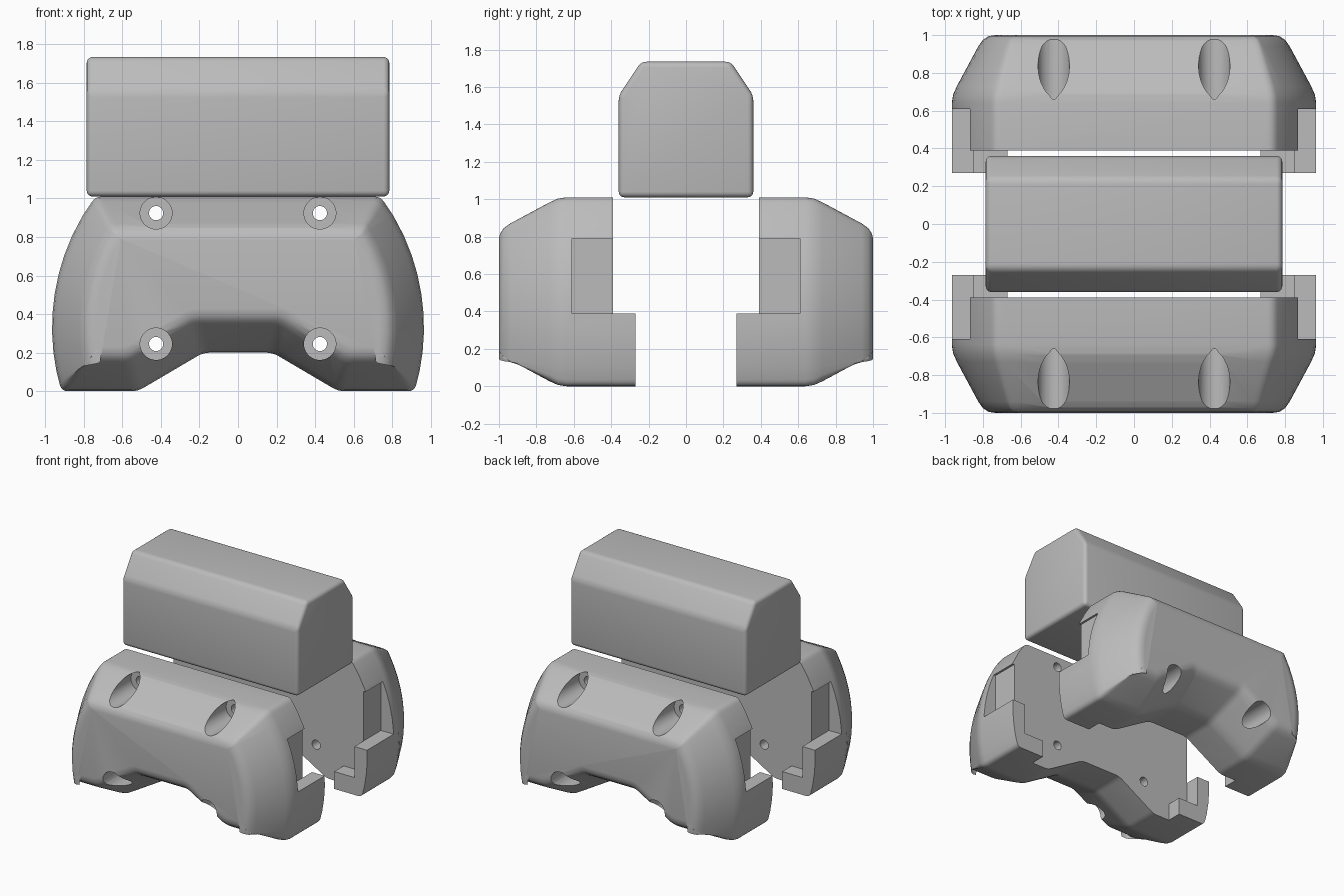
import bpy, bmesh, math
from mathutils import Vector

if "Cube" in bpy.data.objects:
    bpy.data.objects.remove(bpy.data.objects["Cube"], do_unlink=True)

grey = bpy.data.materials.new("plain_grey")
grey.use_nodes = True
COLOUR = (0.5, 0.5, 0.5, 1)
grey.diffuse_color = COLOUR
grey.node_tree.nodes["Principled BSDF"].inputs["Base Color"].default_value = COLOUR


def add_object(name, bm):
    bmesh.ops.recalc_face_normals(bm, faces=bm.faces)
    mesh = bpy.data.meshes.new(name)
    bm.to_mesh(mesh)
    bm.free()
    mesh.materials.append(grey)
    obj = bpy.data.objects.new(name, mesh)
    bpy.context.collection.objects.link(obj)
    return obj


def loft(name, rings):
    """Skin rings of equal point count and cap both ends."""
    bm = bmesh.new()
    loops = [[bm.verts.new(p) for p in ring] for ring in rings]
    for a, b in zip(loops, loops[1:]):
        for i in range(len(a)):
            j = (i + 1) % len(a)
            bm.faces.new((a[i], a[j], b[j], b[i]))
    bm.faces.new(loops[0])
    bm.faces.new(loops[-1])
    return add_object(name, bm)


def box(x0, x1, y0, y1, z0, z1):
    section = [(x0, z0), (x1, z0), (x1, z1), (x0, z1)]
    return loft("cutter", [[(x, y, z) for x, z in section] for y in (y0, y1)])


def rod(x, z, r, y0, y1, n=32):
    turn = [math.tau * (i + 0.5) / n for i in range(n)]
    return loft("cutter", [[(x + r * math.cos(t), y, z + r * math.sin(t)) for t in turn]
                           for y in (y0, y1)])


def inset(points, d):
    """Mitred inward offset of a counter-clockwise outline."""
    out = []
    for i, p in enumerate(points):
        a = (p - points[i - 1]).normalized()
        b = (points[(i + 1) % len(points)] - p).normalized()
        na, nb = Vector((-a.y, a.x)), Vector((-b.y, b.x))
        out.append(p + (na + nb) * d / (1 + na.dot(nb)))
    return out


def soften(points, corners, cut=0.035):
    """Round only the marked corners."""
    out = []
    for i, p in enumerate(points):
        if i not in corners:
            out.append(p)
            continue
        nxt = points[(i + 1) % len(points)]
        a, b = [p + (q - p).normalized() * min(cut, (q - p).length * 0.45)
                for q in (points[i - 1], nxt)]
        for k in range(5):
            t = k / 4
            out.append(a * (1 - t) ** 2 + p * 2 * t * (1 - t) + b * t * t)
    return out


def carve(obj, cutters):
    """Subtract the cutters and keep the plain result."""
    for c in cutters:
        mod = obj.modifiers.new("cut", 'BOOLEAN')
        mod.operation, mod.solver, mod.object = 'DIFFERENCE', 'EXACT', c
    deps = bpy.context.evaluated_depsgraph_get()
    mesh = bpy.data.meshes.new_from_object(obj.evaluated_get(deps))
    obj.modifiers.clear()
    obj.data = mesh
    for c in cutters:
        bpy.data.objects.remove(c, do_unlink=True)


def smooth(obj):
    bpy.ops.object.select_all(action='DESELECT')
    obj.select_set(True)
    bpy.context.view_layer.objects.active = obj
    bpy.ops.object.shade_smooth_by_angle(angle=math.radians(28))


# Shell outline: arched underside, bowed sides, flat top
RADIUS, BOW_X, BOW_Z, TOP = 1.14, 0.965, 0.33, 1.01
STEPS = 10
bow = [Vector((BOW_X - RADIUS + math.sqrt(RADIUS ** 2 - (z - BOW_Z) ** 2), z))
       for z in [TOP * i / STEPS for i in range(STEPS + 1)]]
right_half = [Vector((0.18, 0.2)), Vector((0.52, 0))] + bow
outline = right_half + [Vector((-p.x, p.y)) for p in reversed(right_half)]
last = len(outline) - 1
marked = {0, 1, 2, len(right_half) - 1}
marked |= {last - i for i in marked}

# Depth and inset of each section, with a softly rounded sloping rim
sections = [(-0.27, 0), (-0.64, 0), (-0.685, 0.007), (-0.73, 0.027),
            (-0.94, 0.14), (-0.975, 0.165), (-0.995, 0.195), (-1, 0.23)]


def shell(name, side):
    rings = [[(p.x, y, p.y) for p in soften(inset(outline, d), marked)]
             for y, d in sections]
    obj = loft(name, rings)
    # Clear the inner side so only L-shaped lower arms project
    cutters = [box(-0.85, 0.85, -0.39, 0, 0.14, 2),
               box(-0.67, 0.67, -0.39, 0, -1, 2),
               box(-2, 2, -0.39, 0, 0.39, 2)]
    for s in (-1, 1):
        # Side notch
        cutters.append(box(*sorted((s * 0.85, s * 2)), -0.61, 0.1, 0.39, 0.79))
        # Recessed screw holes
        for z in (0.245, 0.924):
            cutters.append(rod(s * 0.425, z, 0.083, -1.2, -0.64))
            cutters.append(rod(s * 0.425, z, 0.037, -1.3, 0.1, 20))
    carve(obj, cutters)
    if side > 0:
        for v in obj.data.vertices:
            v.co.y *= -1
        obj.data.flip_normals()
    smooth(obj)


shell("front_shell", -1)
shell("back_shell", 1)

# Upper block with sloped shoulders
half = [(0.36, 1.01), (0.36, 1.555), (0.24, 1.735)]
section = half + [(-y, z) for y, z in reversed(half)]
block = loft("top_block", [[(x, y, z) for y, z in section] for x in (-0.785, 0.785)])
bevel = block.modifiers.new("rounded_edges", 'BEVEL')
bevel.width, bevel.segments = 0.03, 4
carve(block, [])
smooth(block)
